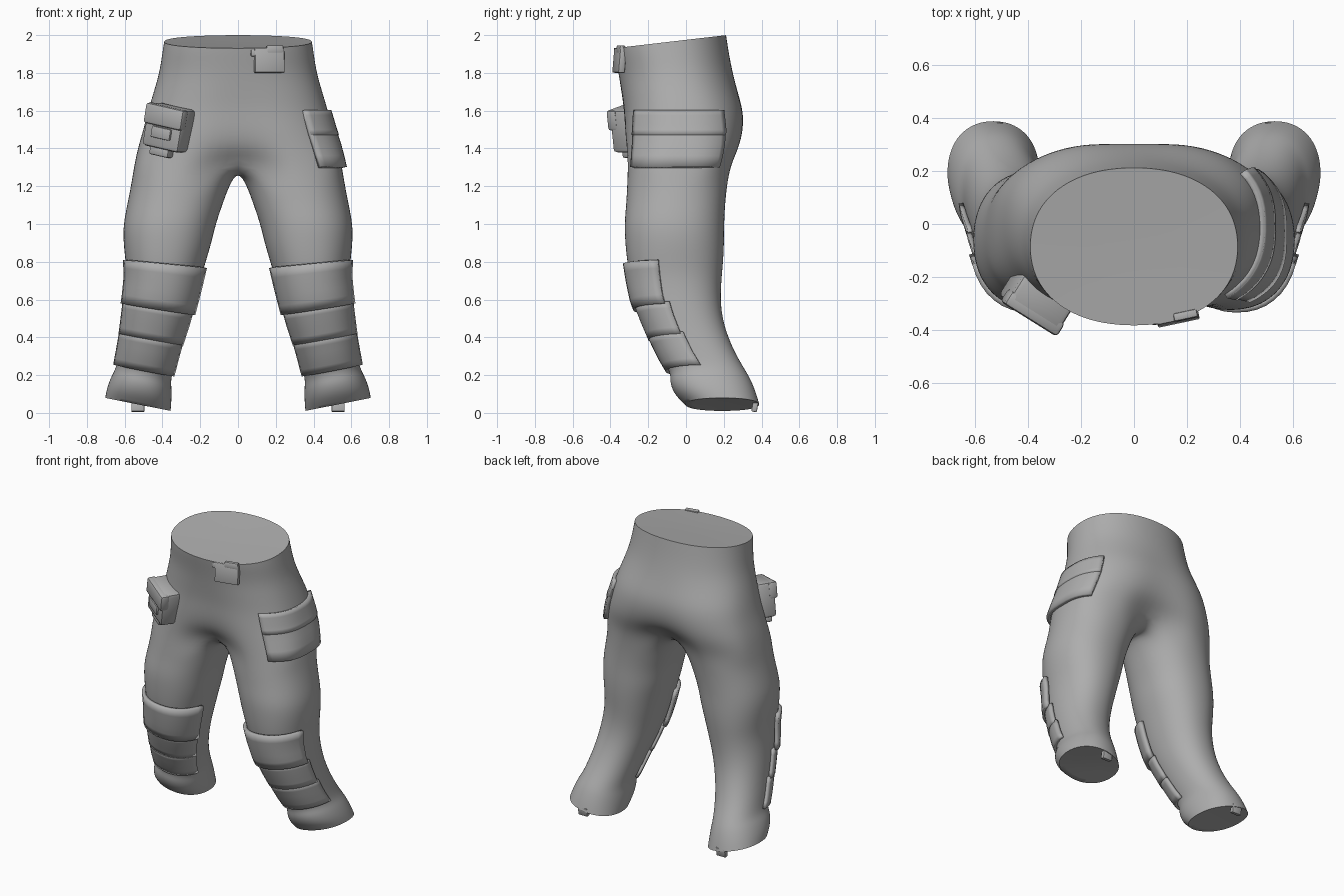
import bpy, bmesh, math
from mathutils import Vector, Euler

old = bpy.data.objects.get("Cube")
if old:
    bpy.data.objects.remove(old)

cloth = bpy.data.materials.new("grey_cloth")
cloth.use_nodes = True
cloth.diffuse_color = (0.42, 0.42, 0.42, 1)
cloth.node_tree.nodes["Principled BSDF"].inputs["Base Color"].default_value = (0.42, 0.42, 0.42, 1)

# Hip sections: height, half width, front, back, squareness, centre pinch
HIPS = [(1.965, .39, -.38, .21, 2.2, 0), (1.9, .40, -.375, .225, 2.2, 0),
        (1.8, .415, -.355, .245, 2.2, 0), (1.7, .445, -.345, .275, 2.3, .02),
        (1.6, .475, -.335, .31, 2.4, .04), (1.5, .50, -.335, .315, 2.5, .06),
        (1.4, .53, -.33, .295, 2.7, .14), (1.3, .55, -.325, .25, 3, .42)]
# Leg sections: height, inner, outer, front, back, sideways tilt
LEGS = [(1.2, .05, .565, -.31, .215, 0), (1.1, .085, .585, -.315, .205, 0),
        (1.0, .12, .605, -.325, .2, 0), (.9, .145, .605, -.32, .2, .01),
        (.8, .18, .595, -.31, .195, .02), (.7, .21, .585, -.29, .185, .03),
        (.6, .24, .59, -.265, .18, .03), (.5, .27, .6, -.225, .19, .03),
        (.4, .305, .61, -.18, .22, .03), (.3, .335, .625, -.13, .265, .03),
        (.21, .36, .64, -.075, .32, .03), (.165, .355, .665, -.085, .345, .035),
        (.1, .355, .69, -.06, .37, .035), (.045, .36, .7, 0, .385, .035)]


def oval(deg, x0, x1, y0, y1, p, grow=0):
    """Point on a rounded section: 0 is front, 90 is outward, 180 is back."""
    s, c = math.sin(math.radians(deg)), math.cos(math.radians(deg))
    u = math.copysign(abs(s) ** (2 / p), s)
    v = -math.copysign(abs(c) ** (2 / p), c)
    return ((x0 + x1) / 2 + u * ((x1 - x0) / 2 + grow),
            (y0 + y1) / 2 + v * ((y1 - y0) / 2 + grow), u)


def section(rows, z):
    """Blend the two rows around a height."""
    z = max(rows[-1][0], min(rows[0][0], z))
    for a, b in zip(rows, rows[1:]):
        if a[0] >= z >= b[0]:
            t = (a[0] - z) / (a[0] - b[0])
            return [i + (j - i) * t for i, j in zip(a, b)]


def hip_point(row, deg, grow=0):
    z, w, f, b, p, pinch = row
    x, y, _ = oval(deg, -w, w, f, b, p, grow)
    return Vector((x, y, z))


def leg_point(row, deg, grow=0):
    z, x0, x1, y0, y1, tilt = row
    x, y, u = oval(deg, x0, x1, y0, y1, 2.2, grow)
    return Vector((x, y, z + tilt * u))


def finish(name, bm, angle=35):
    bmesh.ops.recalc_face_normals(bm, faces=bm.faces)
    mesh = bpy.data.meshes.new(name)
    bm.to_mesh(mesh)
    bm.free()
    mesh.materials.append(cloth)
    ob = bpy.data.objects.new(name, mesh)
    bpy.context.collection.objects.link(ob)
    bpy.ops.object.select_all(action="DESELECT")
    ob.select_set(True)
    bpy.context.view_layer.objects.active = ob
    bpy.ops.object.shade_smooth_by_angle(angle=math.radians(angle))
    return ob


def strips(bm, rings, closed):
    for a, b in zip(rings, rings[1:]):
        n = len(a)
        for i in range(n if closed else n - 1):
            j = (i + 1) % n
            bm.faces.new((a[i], a[j], b[j], b[i]))


# Trousers: half of the hips and one leg, mirrored
bm = bmesh.new()
hips = []
for k, row in enumerate(HIPS):
    ring = []
    for i in range(13):
        p = hip_point(row, i * 15, .005)
        near = math.exp(-(p.x / .13) ** 2)
        p.y *= 1 - row[5] * near
        p.x = 0 if i in (0, 12) else p.x
        if k == 0:
            p.z += .035 * (p.y + .085) / .3
        if k == len(HIPS) - 1:
            p.z += .04 * near
        ring.append(bm.verts.new(p))
    hips.append(ring)
strips(bm, hips, False)

front, back = hips[-1][0].co.y, hips[-1][12].co.y
crotch = [bm.verts.new((0, back + (front - back) * i / 6, 1.285)) for i in range(1, 6)]
legs = [hips[-1] + crotch]
for row in LEGS:
    legs.append([bm.verts.new(leg_point(row, -30 + 20 * i, .006)) for i in range(18)])
strips(bm, legs, True)

crease = bm.edges.layers.float.new("crease_edge")
waist_mid = bm.verts.new((0, -.12, 1.955))
hem_mid = bm.verts.new((.53, .2, .05))
for ring, mid, n in ((hips[0], waist_mid, 12), (legs[-1], hem_mid, 18)):
    for i in range(n):
        a, b = ring[i], ring[(i + 1) % len(ring)]
        bm.faces.new((a, b, mid))
        bm.edges.get((a, b))[crease] = 1
body = finish("trousers", bm, 50)
mirror = body.modifiers.new("Mirror", "MIRROR")
mirror.use_clip = True
sub = body.modifiers.new("Smooth", "SUBSURF")
sub.levels = sub.render_levels = 2


def wrap(name, rows, point, top, bottom, a0, a1, grow_top, grow_bottom, thick, mirrored):
    """A padded panel that follows the cloth."""
    bm = bmesh.new()
    rings = []
    for k in range(6):
        t = k / 5
        row = section(rows, top + (bottom - top) * t)
        grow = grow_top + (grow_bottom - grow_top) * t
        rings.append([bm.verts.new(point(row, a0 + (a1 - a0) * i / 16, grow)) for i in range(17)])
    strips(bm, rings, False)
    ob = finish(name, bm)
    solid = ob.modifiers.new("Thickness", "SOLIDIFY")
    solid.thickness = thick
    solid.offset = 0
    if mirrored:
        ob.modifiers.new("Mirror", "MIRROR")
    return ob


# Knee and shin pads on both legs, thigh pocket on the left
wrap("knee_pads", LEGS, leg_point, .79, .55, -75, 72, .014, .024, .024, True)
wrap("upper_shin_pads", LEGS, leg_point, .56, .39, -75, 78, .012, .016, .018, True)
wrap("lower_shin_pads", LEGS, leg_point, .40, .225, -75, 82, .012, .016, .018, True)
wrap("thigh_pocket", HIPS, hip_point, 1.60, 1.30, 42, 125, .004, .014, .026, False)
wrap("thigh_pocket_flap", HIPS, hip_point, 1.60, 1.47, 42, 125, .01, .016, .02, False)


def box(name, centre, size, turn, bevel, base):
    """A bevelled box placed in the frame of a carrying part."""
    bm = bmesh.new()
    bmesh.ops.create_cube(bm, size=1)
    bmesh.ops.scale(bm, vec=size, verts=bm.verts)
    bmesh.ops.bevel(bm, geom=bm.edges[:], offset=bevel, segments=2, affect="EDGES", profile=.5)
    rot = Euler([math.radians(d) for d in turn]).to_matrix()
    for v in bm.verts:
        v.co = rot @ (v.co + Vector(centre)) + Vector(base)
    return finish(name, bm)


# Pouch on the right hip
hip, lean = (-.365, -.285, 1.51), (0, 11, -32)
box("pouch", (0, 0, 0), (.23, .13, .23), lean, .02, hip)
box("pouch_flap", (0, -.05, .06), (.24, .06, .11), lean, .015, hip)
box("pouch_label", (0, -.068, -.03), (.12, .02, .06), lean, .006, hip)
box("pouch_strap", (-.01, -.02, -.13), (.12, .06, .05), lean, .01, hip)

# Belt buckle
waist, sit = (.165, -.352, 1.87), (-5, 0, 12)
box("buckle", (0, 0, -.005), (.16, .035, .13), sit, .006, waist)
box("buckle_tongue", (.03, -.004, .055), (.09, .03, .04), sit, .006, waist)
box("buckle_tab", (-.075, 0, .035), (.05, .025, .035), sit, .006, waist)

# Heel tabs at the hem
for side, x in (("left", .53), ("right", -.53)):
    box(side + "_heel_tab", (0, 0, 0), (.07, .03, .06), (-10, 0, 0), .006, (x, .365, .035))
